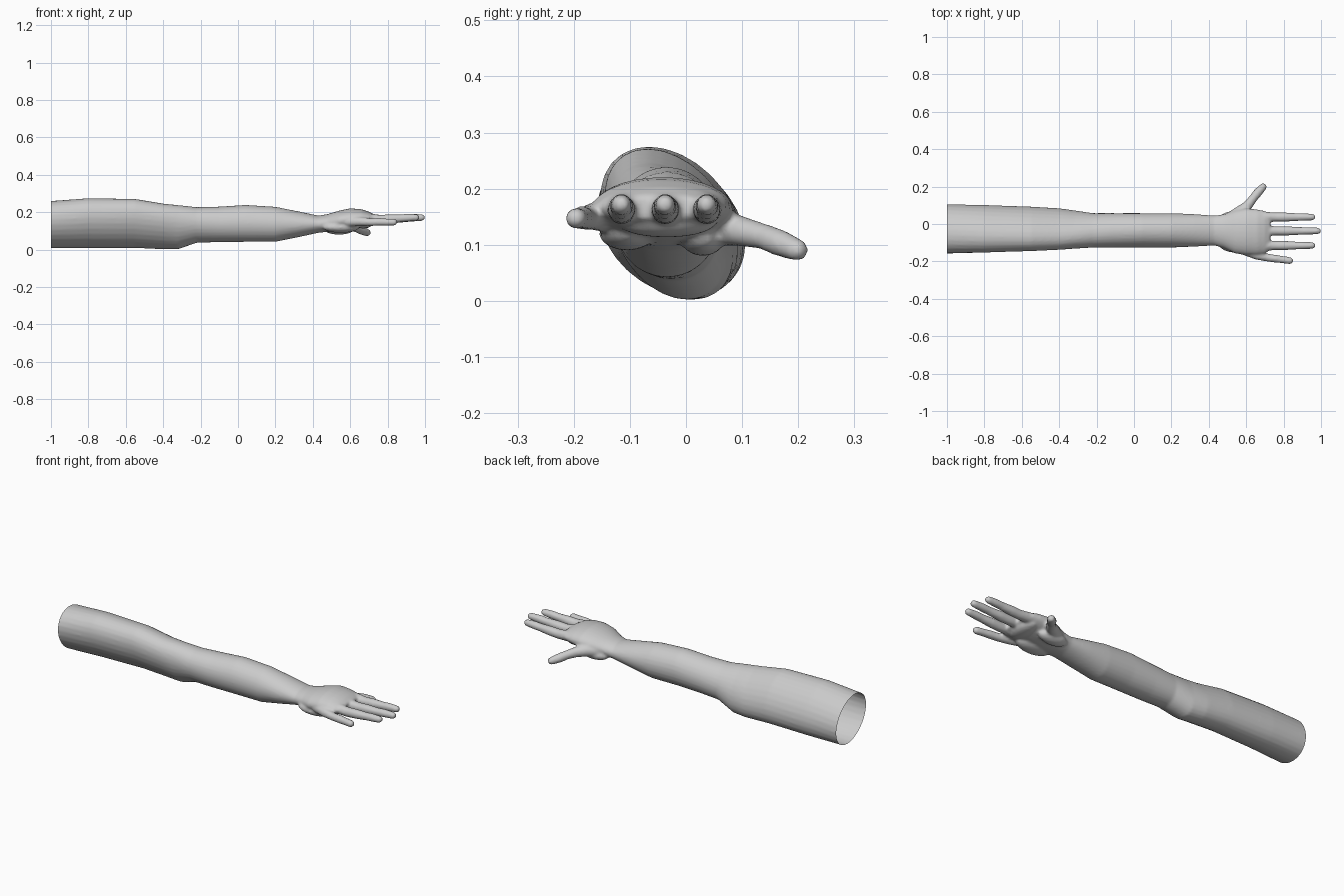
import bpy, bmesh, math
from mathutils import Vector, Matrix

if "Cube" in bpy.data.objects:
    bpy.data.objects.remove(bpy.data.objects["Cube"])

skin = bpy.data.materials.new("light grey skin")
skin.diffuse_color = (0.6, 0.6, 0.6, 1)
skin.use_nodes = True
skin.node_tree.nodes["Principled BSDF"].inputs["Base Color"].default_value = skin.diffuse_color

bm = bmesh.new()


def loft(rings):
    """Close a list of point rings into one capped tube."""
    loops = [[bm.verts.new(p) for p in ring] for ring in rings]
    n = len(loops[0])
    faces = [bm.faces.new((a[i], a[(i + 1) % n], b[(i + 1) % n], b[i]))
             for a, b in zip(loops, loops[1:]) for i in range(n)]
    faces.append(bm.faces.new(loops[0]))
    faces.append(bm.faces.new(loops[-1]))
    bmesh.ops.recalc_face_normals(bm, faces=faces)


def section(x, y0, y1, z0, z1, lean, n=28):
    """Oval slice filling the given limits, its top leaning sideways."""
    ry, rz = (y1 - y0) / 2, (z1 - z0) / 2
    w, s = ry * math.sqrt(1 - lean * lean), ry * lean
    ring = []
    for i in range(n):
        a = 2 * math.pi * i / n
        ring.append((x, (y0 + y1) / 2 + w * math.cos(a) - s * math.sin(a),
                     (z0 + z1) / 2 + rz * math.sin(a)))
    return ring


def digit(points, n=14):
    """Tapered finger along (x, y, z, radius) with a rounded tip."""
    pts = [(Vector(p[:3]), p[3]) for p in points]
    end, r = pts[-1]
    d = (end - pts[-2][0]).normalized()
    pts[-1] = (end - d * r, r)
    for t in (30, 55, 78):
        a = math.radians(t)
        pts.append((end - d * r * (1 - math.sin(a)), r * math.cos(a)))
    rings = []
    for i, (p, rad) in enumerate(pts):
        t = (pts[min(i + 1, len(pts) - 1)][0] - pts[max(i - 1, 0)][0]).normalized()
        side = t.cross(Vector((0, 0, 1))).normalized()
        up = side.cross(t)
        rings.append([p + rad * (side * math.cos(2 * math.pi * k / n)
                                 + up * math.sin(2 * math.pi * k / n)) for k in range(n)])
    loft(rings)


def pad(center, size):
    """Rounded muscle pad of the palm."""
    m = Matrix.Translation(center) @ Matrix.Diagonal((*size, 1))
    bmesh.ops.create_uvsphere(bm, u_segments=16, v_segments=10, radius=1, matrix=m)


# Upper arm, elbow, forearm, wrist and palm: x, y limits, z limits, lean
loft([section(*s) for s in (
    (-1.05, -.158, .107, .006, .257, .25),
    (-1.00, -.158, .106, .007, .260, .25),
    (-0.80, -.153, .102, .008, .275, .32),
    (-0.55, -.145, .093, .009, .271, .36),
    (-0.40, -.138, .084, .002, .246, .36),
    (-0.32, -.132, .073, .002, .238, .30),
    (-0.22, -.126, .058, .037, .227, .15),
    (-0.10, -.126, .058, .040, .230, .05),
    (0.04, -.126, .058, .042, .239, .00),
    (0.20, -.126, .058, .042, .229, .00),
    (0.32, -.121, .053, .066, .205, .00),
    (0.43, -.115, .045, .090, .182, .00),
    (0.48, -.128, .052, .095, .190, .00),
    (0.54, -.158, .072, .100, .208, .00),
    (0.60, -.166, .084, .108, .221, .00),
    (0.66, -.166, .078, .118, .216, .00),
    (0.70, -.158, .070, .130, .203, .00),
    (0.728, -.140, .055, .145, .188, .00))])

# Three long fingers
for y, tip in ((-.115, .97), (-.037, 1.0), (.037, .97)):
    length = tip - .70
    digit([(.63, y * .9 - .004, .168, .027),
           (.70, y, .165, .028),
           (.70 + length * .22, y, .161, .025),
           (.70 + length * .40, y, .164, .025),
           (.70 + length * .62, y, .167, .021),
           (.70 + length * .75, y, .170, .021),
           (tip, y, .172, .018)])

# Little finger
digit([(.58, -.135, .150, .028), (.66, -.168, .150, .024), (.71, -.179, .147, .021),
       (.76, -.186, .148, .021), (.80, -.191, .147, .019), (.852, -.199, .147, .019)])

# Thumb
digit([(.50, .020, .130, .034), (.565, .062, .132, .034), (.607, .098, .124, .027),
       (.637, .137, .115, .023), (.662, .168, .103, .024), (.703, .212, .085, .020)])

# Thumb-side and outer pads of the palm
pad((.54, .030, .112), (.085, .040, .032))
pad((.55, -.105, .120), (.100, .050, .030))
pad((.67, -.035, .140), (.050, .090, .027))

mesh = bpy.data.meshes.new("arm_and_hand")
bm.to_mesh(mesh)
bm.free()
arm = bpy.data.objects.new("arm_and_hand", mesh)
bpy.context.collection.objects.link(arm)
mesh.materials.append(skin)

# Fuse all parts into one soft skin
remesh = arm.modifiers.new("fuse", 'REMESH')
remesh.mode = 'VOXEL'
remesh.voxel_size = 0.007
smooth = arm.modifiers.new("soften", 'SMOOTH')
smooth.factor = 0.5
smooth.iterations = 4
bpy.context.view_layer.objects.active = arm
arm.select_set(True)
bpy.ops.object.convert(target='MESH')

# Cut the shoulder end open
bm = bmesh.new()
bm.from_mesh(arm.data)
bmesh.ops.bisect_plane(bm, geom=bm.verts[:] + bm.edges[:] + bm.faces[:],
                       plane_co=(-1, 0, 0), plane_no=(-1, 0, 0), clear_outer=True)
bm.to_mesh(arm.data)
bm.free()
if not arm.data.materials:
    arm.data.materials.append(skin)
bpy.ops.object.shade_smooth_by_angle(angle=math.radians(60))
